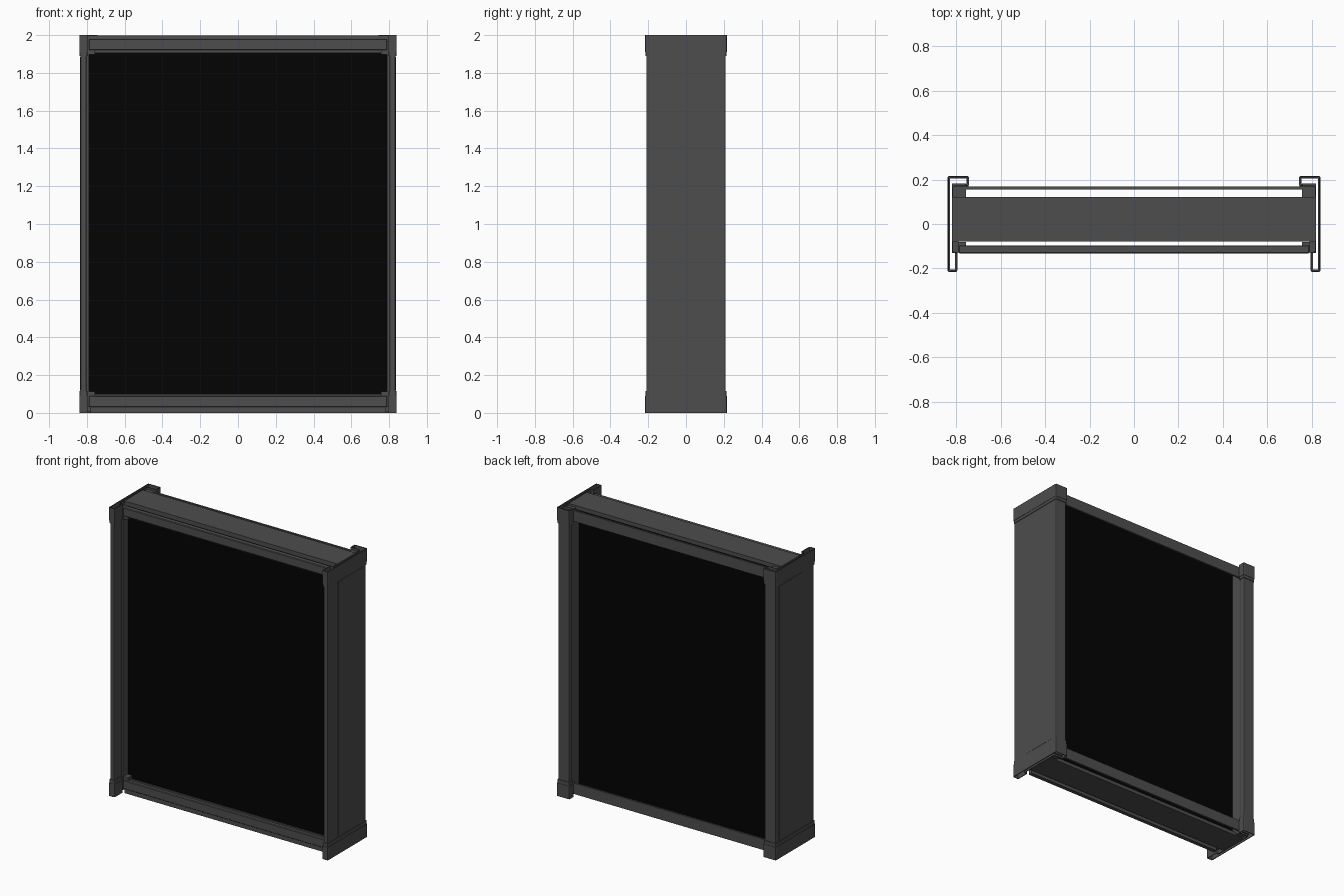
import bpy, bmesh

if "Cube" in bpy.data.objects:
    bpy.data.objects.remove(bpy.data.objects["Cube"])


def material(name, v):
    m = bpy.data.materials.new(name)
    m.diffuse_color = (v, v, v, 1)
    m.use_nodes = True
    m.node_tree.nodes["Principled BSDF"].inputs["Base Color"].default_value = m.diffuse_color
    return m


CHARCOAL = material("charcoal", 0.075)
BLACK = material("black", 0.001)


def finish(name, bm, mat, mirror):
    bmesh.ops.recalc_face_normals(bm, faces=bm.faces)
    me = bpy.data.meshes.new(name)
    bm.to_mesh(me)
    bm.free()
    me.materials.append(mat)
    ob = bpy.data.objects.new(name, me)
    bpy.context.collection.objects.link(ob)
    if mirror:
        ob.modifiers.new("mirror", 'MIRROR')
    return ob


def box(name, x, y, z, mat=CHARCOAL, mirror=False, bevel=0.0):
    bm = bmesh.new()
    bmesh.ops.create_cube(bm, size=1)
    for v in bm.verts:
        for i, (a, b) in enumerate((x, y, z)):
            v.co[i] = a if v.co[i] < 0 else b
    if bevel:
        bmesh.ops.bevel(bm, geom=bm.edges[:], offset=bevel, segments=1, affect='EDGES')
    return finish(name, bm, mat, mirror)


def tube(name, pts, z0, z1, round_r=0.006, wall=0.005):
    """Open-ended hollow upright with rounded corners, mirrored to both sides."""
    bm = bmesh.new()
    lo = [bm.verts.new((x, y, z0)) for x, y in pts]
    hi = [bm.verts.new((x, y, z1)) for x, y in pts]
    n = len(pts)
    for i in range(n):
        j = (i + 1) % n
        bm.faces.new((lo[i], lo[j], hi[j], hi[i]))
    corners = [e for e in bm.edges if abs(e.verts[0].co.z - e.verts[1].co.z) > 1e-4]
    bmesh.ops.bevel(bm, geom=corners, offset=round_r, segments=2, profile=0.5, affect='EDGES')
    ob = finish(name, bm, CHARCOAL, True)
    s = ob.modifiers.new("wall", 'SOLIDIFY')
    s.thickness = wall
    s.offset = -1


def post_profile(g):
    """Narrow front lip, deep side wall, wide rear lip; g grows the outline."""
    return [(0.834 + g, -0.21 - g), (0.834 + g, 0.21 + g), (0.75 - g, 0.21 + g),
            (0.75 - g, 0.174 - g), (0.815, 0.174 - g), (0.815, -0.125),
            (0.802 - g, -0.125), (0.802 - g, -0.21 - g)]


# Side posts with stepped collars at both ends
tube("side_post", post_profile(0), 0.10, 1.90)
for end, bands in (("bottom", ((0.0, 0.09, 0.006), (0.09, 0.115, 0.004))),
                   ("top", ((1.91, 2.0, 0.006), (1.89, 1.91, 0.004)))):
    for k, (z0, z1, g) in enumerate(bands):
        tube(f"{end}_collar_{k}", post_profile(g), z0, z1)

# Inlay on the outer side walls
box("side_inlay", (0.828, 0.836), (-0.095, 0.17), (0.118, 1.885), mirror=True)

# Top and bottom cover plates overhanging the screens, and inner side jambs
box("top_plate", (-0.82, 0.82), (-0.079, 0.122), (1.97, 1.998))
box("bottom_plate", (-0.82, 0.82), (-0.079, 0.122), (0.006, 0.03))
box("rear_jamb", (0.757, 0.82), (0.08, 0.182), (0.012, 1.985), mirror=True)
box("front_jamb", (0.79, 0.82), (-0.13, -0.07), (0.03, 1.97), mirror=True)

# Dark display faces, front and rear, set under the plates
box("front_screen", (-0.80, 0.80), (-0.078, -0.068), (0.03, 1.97), BLACK)
box("rear_screen", (-0.77, 0.77), (0.08, 0.09), (0.03, 1.97), BLACK)

# Top and bottom rails, front and rear
for end, z0, z1 in (("bottom", 0.03, 0.09), ("top", 1.92, 1.98)):
    box(f"front_{end}_rail", (-0.79, 0.79), (-0.132, -0.096), (z0, z1), bevel=0.004)
    box(f"rear_{end}_rail", (-0.762, 0.762), (0.155, 0.168), (z0 - 0.01, z1 + 0.005))
box("front_bottom_lip", (-0.78, 0.78), (-0.127, -0.10), (0.0, 0.03))
box("front_top_lip", (-0.785, 0.785), (-0.108, -0.096), (1.905, 1.92))
box("front_low_ledge", (-0.785, 0.785), (-0.108, -0.096), (0.09, 0.1))

# Small corner brackets over the front screen
for end, z0, z1 in (("bottom", 0.09, 0.112), ("top", 1.898, 1.92)):
    box(f"{end}_corner_bracket", (0.757, 0.797), (-0.125, -0.08), (z0, z1), mirror=True)
